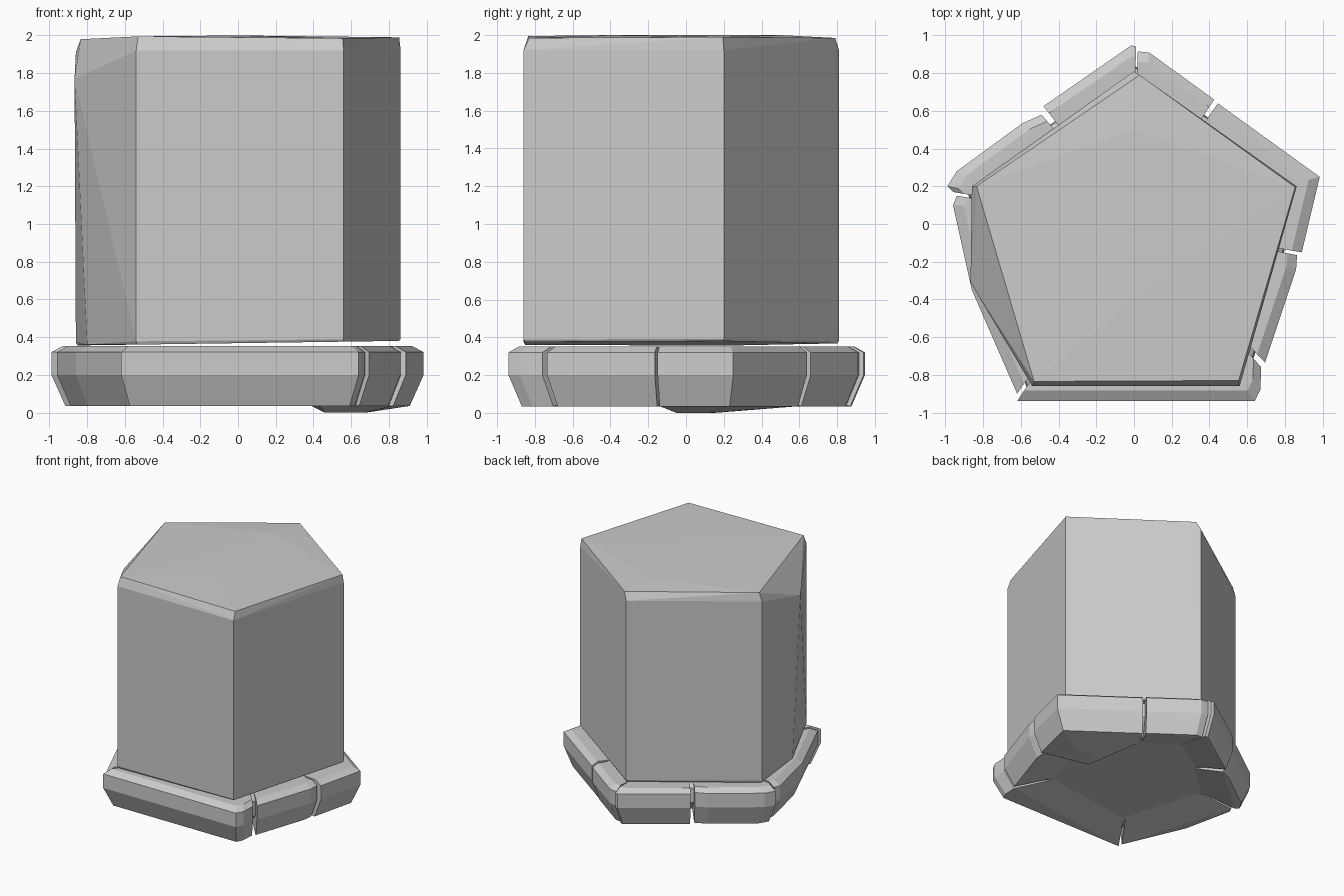
import bpy, bmesh
from mathutils import Vector

if "Cube" in bpy.data.objects:
    bpy.data.objects.remove(bpy.data.objects["Cube"])


def hull_object(name, points):
    """Flat-faced convex block around a set of points."""
    bm = bmesh.new()
    for p in points:
        bm.verts.new(Vector(p))
    bmesh.ops.convex_hull(bm, input=bm.verts[:])
    loose = [v for v in bm.verts if not v.link_faces]
    bmesh.ops.delete(bm, geom=loose, context='VERTS')
    bmesh.ops.dissolve_limit(bm, angle_limit=0.01, verts=bm.verts[:], edges=bm.edges[:])
    bmesh.ops.recalc_face_normals(bm, faces=bm.faces[:])
    me = bpy.data.meshes.new(name)
    bm.to_mesh(me)
    bm.free()
    ob = bpy.data.objects.new(name, me)
    bpy.context.collection.objects.link(ob)
    return ob


def ring(path, scale, z):
    return [(x * scale, y * scale, z) for x, y in path]


# Five-sided pillar with worn rims and a chipped left face
PENTAGON = [(0, 0.81), (0.863, 0.2), (0.56, -0.86), (-0.54, -0.86), (-0.86, 0.2)]
TOP = [(0.03, 0.79, 1.985), (0.855, 0.195, 1.99), (0.555, -0.83, 1.985),
       (-0.53, -0.835, 1.995), (-0.835, 0.2, 1.98), (0, 0.5, 2.0), (0, -0.4, 2.0)]
pillar = [(x * 0.99, y * 0.99, 0.368 + 0.014 * x) for x, y in PENTAGON]
pillar += [(x, y, 0.383 + 0.01 * x) for x, y in PENTAGON]
pillar += ring(PENTAGON[:4], 1.0, 1.92) + ring(PENTAGON[4:], 1.0, 1.91) + TOP
pillar += [(-0.867, -0.31, 1.77), (-0.8, -0.3, 0.362)]
hull_object("pillar", pillar)


# Base stones: outer outline sections, bulging at mid height
def stone(name, path, inner=0.62, extra=()):
    pts = ring(path, 0.925, 0.035) + ring(path, 1.0, 0.2)
    pts += ring(path, 1.0, 0.32) + ring(path, 0.94, 0.352)
    pts += ring(path, inner, 0.09) + ring(path, inner, 0.345)
    hull_object(name, pts + list(extra))


stone("front_stone", [(-0.62, -0.94), (0.64, -0.94), (0.67, -0.88), (0.675, -0.76)])
stone("right_front_stone", [(0.695, -0.735), (0.86, -0.24), (0.865, -0.165)])
stone("right_corner_stone", [(0.89, -0.15), (0.985, 0.25), (0.445, 0.64)],
      extra=[(0.43, -0.05, 0.035), (0.46, 0.0, 0), (0.67, -0.05, 0),
             (0.68, 0.12, 0), (0.52, 0.15, 0)])
stone("back_right_stone", [(0.425, 0.66), (0.08, 0.91), (0.02, 0.915)])
stone("back_stone", [(0.01, 0.94), (-0.015, 0.947), (-0.48, 0.625)])
stone("back_left_stone", [(-0.49, 0.58), (-0.59, 0.535), (-0.94, 0.28), (-0.99, 0.2),
                          (-0.96, 0.17)])
stone("left_stone", [(-0.96, 0.1), (-0.94, 0.15), (-0.86, -0.35), (-0.635, -0.85),
                     (-0.62, -0.9)])

# Core slab behind the stones, closing the depth of the cracks
hull_object("base_core", ring(PENTAGON, 0.85, 0.09) + ring(PENTAGON, 1.04, 0.2)
            + ring(PENTAGON, 1.03, 0.325) + ring(PENTAGON, 0.98, 0.345))
